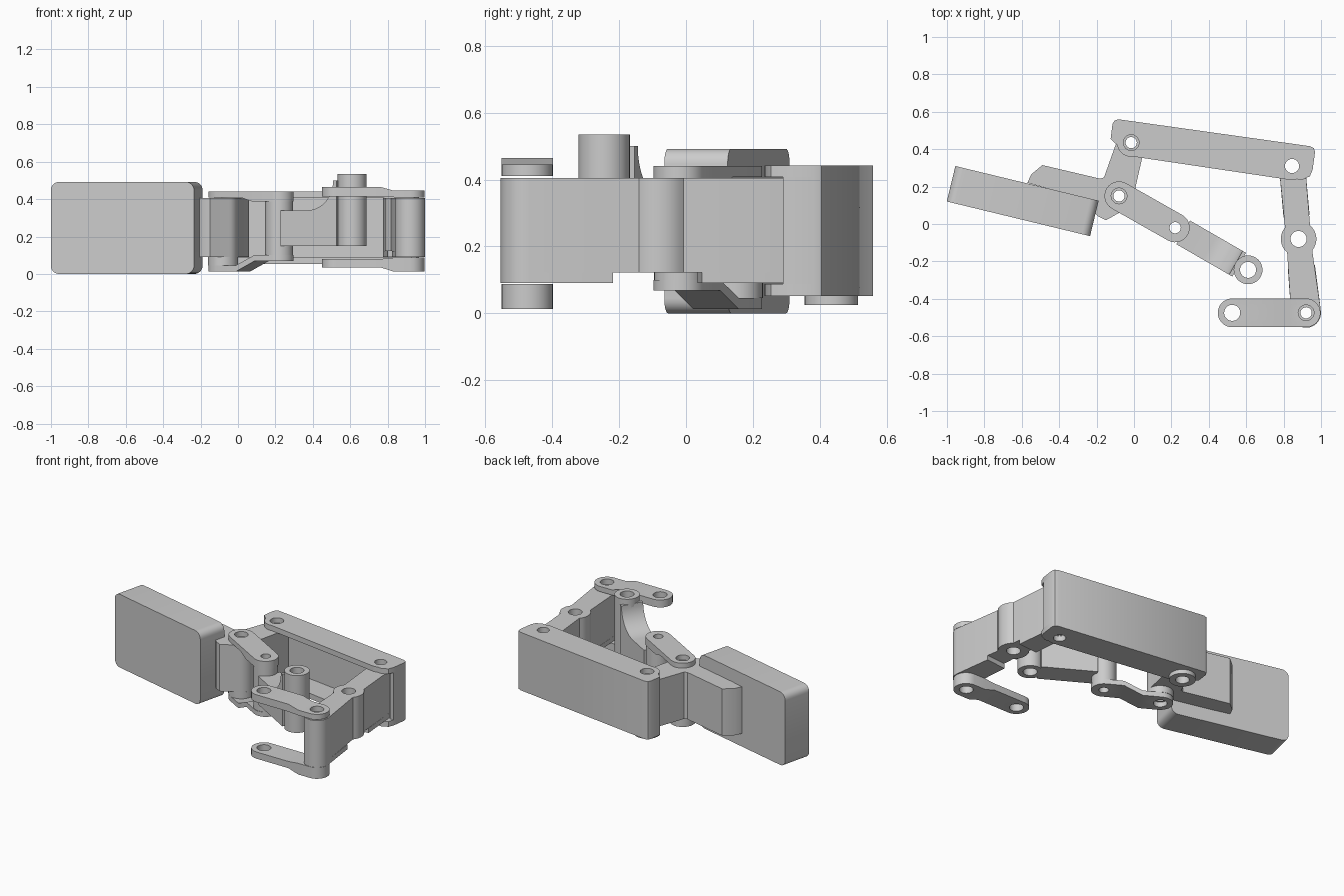
import bpy, bmesh, math
from mathutils import Matrix, Vector

if "Cube" in bpy.data.objects:
    bpy.data.objects.remove(bpy.data.objects["Cube"])


def arc(c, r, a0=0, a1=360, n=14):
    return [(c[0] + r * math.cos(math.radians(a0 + (a1 - a0) * i / n)),
             c[1] + r * math.sin(math.radians(a0 + (a1 - a0) * i / n))) for i in range(n + 1)]


def circle(c, r):
    return arc(c, r, 0, 360, 32)[:-1]


def capsule(p, q, r, r2=None):
    a = math.degrees(math.atan2(q[1] - p[1], q[0] - p[0]))
    return arc(p, r, a + 90, a + 270) + arc(q, r2 or r, a - 90, a + 90)


def prism(name, loops, z0, z1, matrix=None):
    """Extrude an outline (first loop) with holes (other loops) from z0 to z1."""
    cu = bpy.data.curves.new(name, 'CURVE')
    cu.dimensions, cu.fill_mode, cu.extrude = '2D', 'BOTH', (z1 - z0) / 2
    for loop in loops:
        s = cu.splines.new('POLY')
        s.points.add(len(loop) - 1)
        for pt, (x, y) in zip(s.points, loop):
            pt.co = (x, y, 0, 1)
        s.use_cyclic_u = True
    tmp = bpy.data.objects.new(name + "_curve", cu)
    bpy.context.collection.objects.link(tmp)
    dg = bpy.context.evaluated_depsgraph_get()
    me = bpy.data.meshes.new_from_object(tmp.evaluated_get(dg))
    bpy.data.objects.remove(tmp)
    me.transform((matrix or Matrix()) @ Matrix.Translation((0, 0, (z0 + z1) / 2)))
    bm = bmesh.new()
    bm.from_mesh(me)
    bmesh.ops.remove_doubles(bm, verts=bm.verts, dist=1e-5)
    bmesh.ops.recalc_face_normals(bm, faces=bm.faces)
    bm.to_mesh(me)
    bm.free()
    me.name = name
    ob = bpy.data.objects.new(name, me)
    bpy.context.collection.objects.link(ob)
    return ob


def upright(p, angle):
    """Frame whose local x runs along angle, local y is up."""
    u = Vector((math.cos(angle), math.sin(angle), 0))
    n = u.cross(Vector((0, 0, 1)))
    m = Matrix((u, (0, 0, 1), n)).transposed().to_4x4()
    return Matrix.Translation((p[0], p[1], 0)) @ m


def stepped_link(name, p, q, r, zp, zq, a, b, hp, hq):
    """Flat link whose heights change from zp to zq between fractions a and b."""
    ob = prism(name, [capsule(p, q, r), circle(p, hp), circle(q, hq)], 0, 1)
    p3, d = Vector((*p, 0)), Vector((q[0] - p[0], q[1] - p[1], 0))
    bm = bmesh.new()
    bm.from_mesh(ob.data)
    for f in (a, b):
        bmesh.ops.bisect_plane(bm, geom=bm.verts[:] + bm.edges[:] + bm.faces[:],
                               plane_co=p3 + d * f, plane_no=d, dist=1e-5)
    for v in bm.verts:
        t = (v.co - p3).dot(d) / d.length_squared
        t = min(1, max(0, (t - a) / (b - a)))
        k = 1 if v.co.z > 0.5 else 0
        v.co.z = zp[k] + (zq[k] - zp[k]) * t
    bm.to_mesh(ob.data)
    bm.free()


# pivot positions
A, B = (-0.08, 0.15), (0.22, -0.02)
C, D = (0.61, -0.245), (-0.015, 0.435)
E, F, G, H = (0.845, 0.31), (0.88, -0.08), (0.92, -0.475), (0.525, -0.475)

# finger pad: rounded slab standing on edge
w, h, r = 0.394, 0.492, 0.045
pad = (arc((w - r, r), r, -90, 0, 6) + arc((w - r, h - r), r, 0, 90, 6)
       + arc((r - w, h - r), r, 90, 180, 6) + arc((r - w, r), r, 180, 270, 6))
prism("finger_pad", [pad], -0.0975, 0.0975, upright((-0.595, 0.1225), math.radians(-13.6)))

# bracket carrying the pad
bracket = ([(-0.57, 0.22), (-0.55, 0.265), (-0.49, 0.315), (-0.18, 0.242), (-0.16, 0.25)]
           + arc(D, 0.075, 165, -15) + [(0.0, 0.16)] + arc(A, 0.08, 0, -70, 6)
           + [(-0.15, 0.02), (-0.19, 0.04), (-0.21, 0.06), (-0.24, 0.13)])
prism("pad_bracket", [bracket, circle(A, 0.03), circle(D, 0.03)], 0.09, 0.405)
prism("bracket_foot", [circle(A, 0.08), circle(A, 0.03)], 0.045, 0.09)

# rear channel: two plates, a wrapped wall and a lower boss
plate = ([(-0.125, 0.455), (-0.115, 0.535), (-0.105, 0.552), (-0.085, 0.56), (0.94, 0.416),
          (0.962, 0.405), (0.968, 0.385), (0.955, 0.29), (0.94, 0.255), (0.9, 0.237)]
         + arc(E, 0.075, -70, -100, 4) + arc(D, 0.076, -80, -170, 8))
for nm, z0, z1 in (("channel_top", 0.407, 0.442), ("channel_bottom", 0.052, 0.088)):
    prism(nm, [plate, circle(D, 0.042), circle(E, 0.038)], z0, z1)
wall = [(-0.125, 0.455), (-0.115, 0.535), (-0.105, 0.552), (-0.085, 0.56), (0.94, 0.416),
        (0.962, 0.405), (0.968, 0.385), (0.955, 0.29), (0.925, 0.294), (0.934, 0.382),
        (-0.08, 0.525), (-0.095, 0.455)]
prism("channel_wall", [wall], 0.088, 0.407)
prism("channel_boss", [circle(D, 0.08), circle(D, 0.042)], 0.025, 0.052)

# side lever with a swelling around its middle hole; underside notched there
lever = (arc(E, 0.07, 5, 185) + arc(F, 0.095, 140, 230, 8)
         + arc(G, 0.08, 185, 365) + arc(F, 0.095, -40, 50, 8))
prism("side_lever", [lever, circle(E, 0.038), circle(F, 0.043), circle(G, 0.03)], 0.122, 0.405)


def along(p, q, t, s):
    d = (Vector(q) - Vector(p)).normalized()
    return tuple(Vector(p) + d * t + Vector((-d.y, d.x)) * s)


upper_foot = arc(E, 0.07, 5, 185) + [along(E, F, 0.27, -0.07), along(E, F, 0.27, 0.07)]
lower_foot = arc(G, 0.08, 185, 365) + [along(G, F, 0.25, -0.073), along(G, F, 0.25, 0.073)]
prism("lever_upper_foot", [upper_foot, circle(E, 0.038)], 0.09, 0.122)
prism("lever_lower_foot", [lower_foot, circle(G, 0.03)], 0.09, 0.122)

# front link pair
stepped_link("front_link_top", G, H, 0.077, (0.41, 0.445), (0.415, 0.465), 0.22, 0.4, 0.042, 0.043)
stepped_link("front_link_bottom", G, H, 0.077, (0.012, 0.087), (0.035, 0.08), 0.22, 0.4, 0.042, 0.043)

# short link pair between the bracket and the crank
stepped_link("short_link_top", A, B, 0.078, (0.408, 0.441), (0.387, 0.441), 0.45, 0.65, 0.042, 0.03)
stepped_link("short_link_bottom", A, B, 0.078, (0.012, 0.045), (0.068, 0.1), 0.35, 0.68, 0.042, 0.03)

# crank arm: knuckle, web that flares up, tall boss
prism("crank_knuckle", [circle(B, 0.075), circle(B, 0.03)], 0.1, 0.387)
prism("crank_boss", [circle(C, 0.077), circle(C, 0.043)], 0.15, 0.535)
L = math.dist(B, C)
ang = math.atan2(C[1] - B[1], C[0] - B[0])
web = [(0.05, 0.15), (L - 0.055, 0.15), (L - 0.055, 0.50)] + arc((L - 0.235, 0.50), 0.16, 0, -90, 10) + [(0.05, 0.34)]
prism("crank_web", [web], -0.073, 0.073, upright(B, ang))

# smooth round surfaces, keep hard edges
bpy.ops.object.select_all(action='SELECT')
bpy.context.view_layer.objects.active = bpy.context.collection.objects[0]
bpy.ops.object.shade_smooth_by_angle(angle=math.radians(30))
